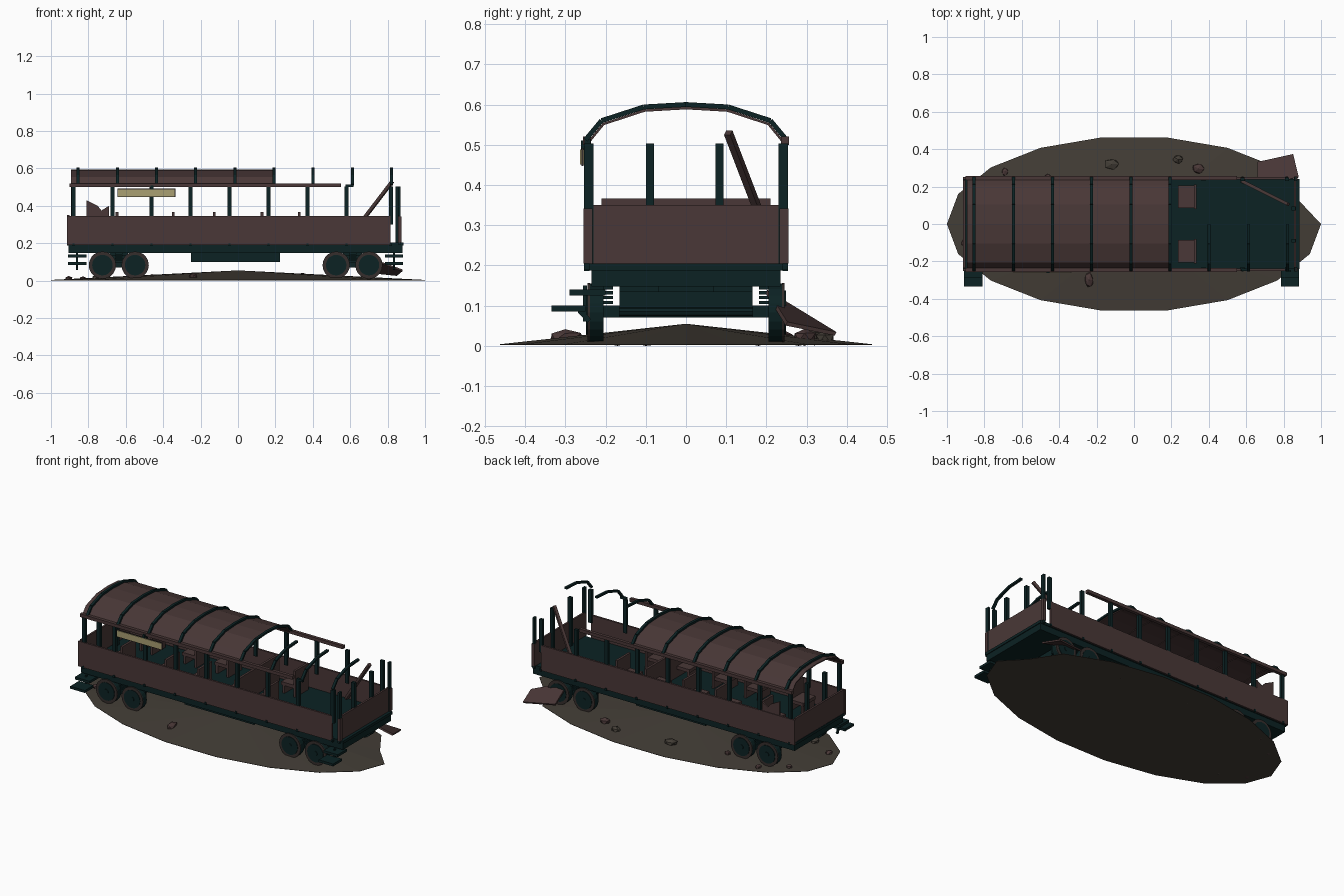
import bpy, bmesh, math, random
from mathutils import Vector, Matrix

random.seed(4)
if "Cube" in bpy.data.objects:
    bpy.data.objects.remove(bpy.data.objects["Cube"], do_unlink=True)


def material(name, r, g, b):
    m = bpy.data.materials.new(name)
    m.use_nodes = True
    m.diffuse_color = (r, g, b, 1)
    bsdf = next(n for n in m.node_tree.nodes if n.type == 'BSDF_PRINCIPLED')
    bsdf.inputs["Base Color"].default_value = (r, g, b, 1)
    bsdf.inputs["Roughness"].default_value = 0.9
    return m


BROWN = material("faded brown", .067, .039, .038)
TEAL = material("dark teal", .0035, .016, .017)
RUST = material("dark rust", .035, .027, .025)
EARTH = material("earth", .056, .047, .037)
TAN = material("pale tan", .40, .35, .17)


def finish(name, bm, mat):
    bmesh.ops.recalc_face_normals(bm, faces=bm.faces)
    me = bpy.data.meshes.new(name)
    bm.to_mesh(me)
    bm.free()
    me.materials.append(mat)
    ob = bpy.data.objects.new(name, me)
    bpy.context.collection.objects.link(ob)
    return ob


def box(name, x, y, z, mat):
    """Box from (min, max) pairs."""
    bm = bmesh.new()
    size = [p[1] - p[0] for p in (x, y, z)]
    mid = [(p[1] + p[0]) / 2 for p in (x, y, z)]
    bmesh.ops.create_cube(bm, size=1, matrix=Matrix.Translation(mid) @ Matrix.Diagonal((*size, 1)))
    return finish(name, bm, mat)


def beam(name, a, b, w, h, mat):
    """Rectangular bar between two points."""
    a, b = Vector(a), Vector(b)
    d = b - a
    m = Matrix.Translation((a + b) / 2) @ d.to_track_quat('Z', 'Y').to_matrix().to_4x4()
    bm = bmesh.new()
    bmesh.ops.create_cube(bm, size=1, matrix=m @ Matrix.Diagonal((w, h, d.length, 1)))
    return finish(name, bm, mat)


def disc(name, x, y, z, r, depth, mat, sides=20):
    bm = bmesh.new()
    m = Matrix.Translation((x, y, z)) @ Matrix.Rotation(math.pi / 2, 4, 'X')
    bmesh.ops.create_cone(bm, cap_ends=True, segments=sides, radius1=r, radius2=r, depth=depth, matrix=m)
    return finish(name, bm, mat)


def plate(name, points, thick, mat):
    bm = bmesh.new()
    bm.faces.new([bm.verts.new(p) for p in points])
    ob = finish(name, bm, mat)
    mod = ob.modifiers.new("thickness", 'SOLIDIFY')
    mod.thickness = thick
    mod.offset = 0
    return ob


# Ground mound: low cone on a flat base
bm = bmesh.new()
rim = []
for i in range(18):
    a = math.tau * i / 18
    s = .935 if i == 1 else 1
    rim.append((math.cos(a) * s, .47 * math.sin(a) * (.8 if i == 1 else 1)))
low = [bm.verts.new((x, y, .002)) for x, y in rim]
top = [bm.verts.new((x, y, .004)) for x, y in rim]
peak = bm.verts.new((0, 0, .055))
bm.faces.new(low)
for i in range(18):
    j = (i + 1) % 18
    bm.faces.new((low[i], low[j], top[j], top[i]))
    bm.faces.new((top[i], top[j], peak))
finish("ground_mound", bm, EARTH)

# Scattered rocks, resting on the slope: x, y, half width, half depth
rocks = [(-.12, .32, .045, .032), (.235, .345, .03, .025), (.345, .295, .036, .03), (-.69, .28, .018, .025),
         (-.46, .25, .02, .02), (-.24, -.3, .026, .046), (-.905, -.1, .02, .025), (-.83, .18, .02, .02),
         (-.76, -.17, .025, .035)]
for i, (x, y, rx, ry) in enumerate(rocks):
    ground = .055 * (1 - math.hypot(x, y / .467))
    bm = bmesh.new()
    bmesh.ops.create_icosphere(bm, subdivisions=1, radius=1)
    for v in bm.verts:
        v.co *= random.uniform(.85, 1.1)
        v.co = (v.co.x * rx + x, v.co.y * ry + y, max(0, v.co.z * .75 * min(rx, ry) + ground + .006))
    finish("rock", bm, EARTH if i in (0, 1, 8) else BROWN)

# Chassis and floor
box("floor", (-.915, .885), (-.24, .24), (.188, .205), TEAL)
box("chassis", (-.905, .88), (-.235, .235), (.148, .188), TEAL)
box("underframe_box", (-.25, .225), (-.165, .165), (.1, .15), TEAL)

# Body walls
for s in (-1, 1):
    box("side_wall", (-.915, .815), sorted((s * .238, s * .25)), (.19, .345), BROWN)
for x in (-.913, .855):
    box("end_wall", (x, x + .012), (-.235, .235), (.2, .35), BROWN)

# Posts, brackets, rails
post_x = [-.88 + .2085 * i for i in range(8)] + [.817]
for s in (-1, 1):
    for x in post_x:
        box("side_post", (x - .011, x + .011), sorted((s * .23, s * .248)), (.3, .503), TEAL)
        box("bracket", (x - .006, x + .006), sorted((s * .24, s * .254)), (.186, .2), TEAL)
    box("corner_post", (.857, .87), sorted((s * .23, s * .253)), (.19, .503), TEAL)
    box("corner_cover", (.856, .874), sorted((s * .232, s * .2545)), (.205, .342), BROWN)
    box("roof_rail", (-.9, .55), sorted((s * .236, s * .256)), (.5, .52), BROWN)
for x in (-.885, .85):
    for y in (-.09, .083):
        box("end_post", (x - .009, x + .013), (y - .01, y + .01), (.2, .503), TEAL)

# Arched roof panels and ribs
half = [(-.25, .512), (-.21, .56), (-.105, .594), (0, .6)]
arch = half + [(-y, z) for y, z in half[-2::-1]]
rib_x = [-.855 + .2095 * i for i in range(9)]
edges = [-.895] + rib_x[:6]
for x0, x1 in zip(edges, edges[1:]):
    bm = bmesh.new()
    rows = [[bm.verts.new((x, y * .985, z - .006)) for y, z in arch] for x in (x0 + .002, x1 - .002)]
    for i in range(len(arch) - 1):
        bm.faces.new((rows[0][i], rows[1][i], rows[1][i + 1], rows[0][i + 1]))
    roof = finish("roof_panel", bm, BROWN)
    roof.modifiers.new("thickness", 'SOLIDIFY').thickness = .006
for i, x in enumerate(rib_x):
    pts = arch if i < 6 else half
    for (y0, z0), (y1, z1) in zip(pts, pts[1:]):
        beam("roof_rib", (x, y0, z0), (x, y1, z1), .016, .012, TEAL)
box("bent_rib_foot", (.575, .618), (-.252, -.238), (.5, .514), TEAL)

# Seats either side of the aisle, with one full-width partition
for x in (-.64, -.34, -.12, .135, .335):
    for y in (-.145, .145):
        box("seat_back", (x - .014, x), (y - .065, y + .065), (.205, .367), BROWN)
        box("seat_base", (x - .1, x - .014), (y - .06, y + .06), (.255, .275), BROWN)
        box("seat_leg", (x - .095, x - .08), (y - .055, y + .055), (.205, .255), BROWN)
box("partition", (.121, .135), (-.08, .08), (.205, .367), BROWN)

# Wheels and bogies
for cx in (-.6375, .6125):
    box("bogie_beam", (cx - .09, cx + .09), (-.165, .165), (.07, .135), TEAL)
    box("bogie_pivot", (cx - .05, cx + .05), (-.07, .07), (.13, .15), TEAL)
    for s in (-1, 1):
        box("bogie_side", (cx - .13, cx + .13), sorted((s * .165, s * .205)), (.07, .1), TEAL)
        for z in (.108, .12, .132, .144):
            disc_y = sorted((s * .182, s * .208))
            box("spring_coil", (cx - .02, cx + .02), disc_y, (z - .004, z + .004), TEAL)
    for dx in (-.0875, .0875):
        disc("axle", cx + dx, 0, .085, .012, .42, TEAL, 8)
        for s in (-1, 1):
            disc("wheel", cx + dx, s * .222, .083, .072, .034, TEAL)
            disc("wheel_rim", cx + dx, s * .242, .083, .073, .006, RUST)
            disc("wheel_disc", cx + dx, s * .245, .083, .055, .006, TEAL)
            disc("wheel_hub", cx + dx, s * .247, .083, .015, .008, TEAL, 10)

# Boarding steps on the front side
for x0, x1 in ((-.91, -.81), (.785, .883)):
    mid = (x0 + x1) / 2
    box("upper_step", (x0, x1), (-.29, -.2), (.125, .14), TEAL)
    box("lower_step", (x0, x1), (-.335, -.25), (.085, .1), TEAL)
    beam("step_brace", (mid, -.265, .088), (mid, -.24, .062), .01, .012, TEAL)
    box("step_hanger", (mid - .005, mid + .005), (-.256, -.246), (.06, .15), TEAL)

# Blank name board with dark border and hook
box("sign_border", (-.645, -.335), (-.26, -.255), (.447, .492), RUST)
box("sign_board", (-.641, -.339), (-.263, -.254), (.451, .488), TAN)
box("sign_hook", (-.467, -.453), (-.2615, -.254), (.485, .51), TEAL)

# Broken pieces
beam("fallen_rail", (.58, .228, .21), (.825, .105, .53), .017, .017, BROWN)
plate("fallen_panel", [(.66, .2, .135), (.66, .33, .05), (.85, .372, .03), (.88, .25, .055)], .01, BROWN)
plate("torn_board", [(-.81, .241, .34), (-.69, .241, .34), (-.69, .241, .4), (-.73, .241, .375),
                     (-.75, .241, .4), (-.81, .241, .43)], .01, BROWN)
